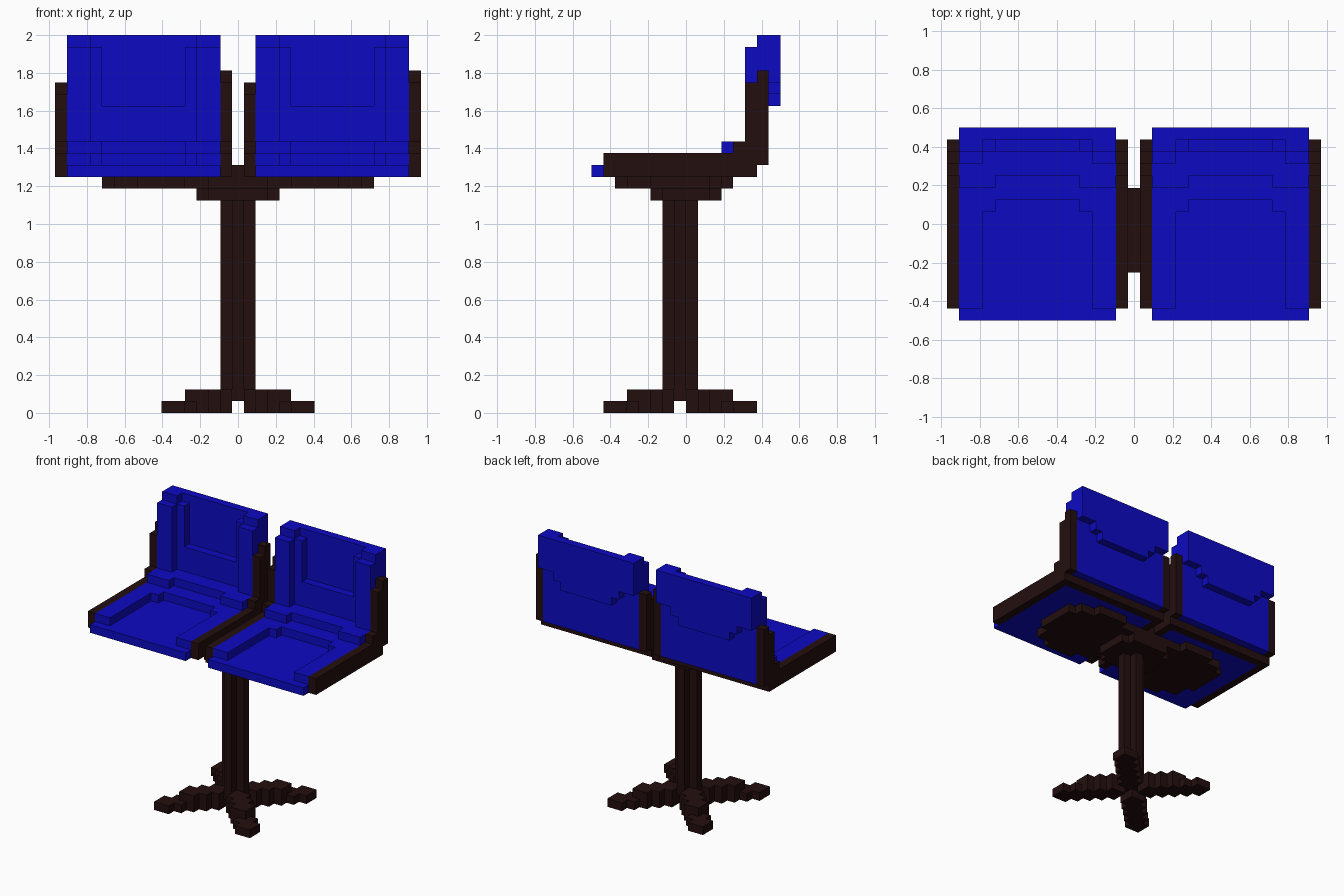
import bpy, bmesh
from mathutils import Matrix, Vector

U = 1 / 16  # block size

cube = bpy.data.objects.get("Cube")
if cube:
    bpy.data.objects.remove(cube, do_unlink=True)


def material(name, rgb):
    m = bpy.data.materials.new(name)
    m.use_nodes = True
    m.diffuse_color = (*rgb, 1)
    bsdf = m.node_tree.nodes["Principled BSDF"]
    bsdf.inputs["Base Color"].default_value = (*rgb, 1)
    bsdf.inputs["Roughness"].default_value = 0.8
    return m


BLUE = material("seat blue", (0.004, 0.003, 0.54))
BROWN = material("dark brown", (0.017, 0.0045, 0.0045))


def blocks(name, boxes, mat, dx=0):
    """One object from boxes (x0, x1, y0, y1, z0, z1) in block units."""
    bm = bmesh.new()
    for x0, x1, y0, y1, z0, z1 in boxes:
        centre = Vector((x0 + x1 + 2 * dx, y0 + y1, z0 + z1)) * U / 2
        size = Vector((x1 - x0, y1 - y0, z1 - z0)) * U
        bmesh.ops.create_cube(
            bm, size=1, matrix=Matrix.Translation(centre) @ Matrix.Diagonal((*size, 1)))
    mesh = bpy.data.meshes.new(name)
    bm.to_mesh(mesh)
    bm.free()
    mesh.materials.append(mat)
    ob = bpy.data.objects.new(name, mesh)
    bpy.context.collection.objects.link(ob)
    return ob


def both(x0, x1, *rest):
    """A box and its mirror image across the middle of a 15-block seat."""
    return [(x0, x1, *rest), (15 - x1, 15 - x0, *rest)]


def side_rail(x, top):
    return [(x, x + 1, -7, 6, 20, 21), (x, x + 1, -7, 7, 21, 22),
            (x, x + 1, 4, 7, 22, 23), (x, x + 1, 5, 7, 23, top - 1),
            (x, x + 1, 6, 7, top - 1, top)]


# Two identical seats side by side
for side, dx in (("right", -15.5), ("left", 0.5)):
    # Seat cushion with raised rim and a step up to the back
    blocks(side + "_seat_cushion",
           [(1, 14, -8, 5, 20, 21), (4, 11, 2, 7, 21, 22), (4, 11, 4, 7, 22, 23)]
           + both(1, 3, -7, 7, 21, 22) + both(3, 4, 1, 7, 21, 22)
           + both(1, 4, 3, 7, 22, 23), BLUE, dx)
    # Backrest with bolsters around a recessed panel
    blocks(side + "_backrest",
           [(4, 11, 6, 7, 23, 26)]
           + both(1, 3, 5, 7, 23, 31) + both(1, 3, 6, 7, 31, 32)
           + both(3, 4, 6, 7, 23, 31), BLUE, dx)
    # Stepped pad on the rear
    blocks(side + "_back_pad",
           [(1, 14, 7, 8, 28, 32), (3, 12, 7, 8, 27, 28), (4, 11, 7, 8, 26, 27)], BLUE, dx)
    # Side rails and rear bar
    blocks(side + "_seat_frame",
           side_rail(0, 28) + side_rail(14, 29) + [(1, 14, 5, 6, 20, 21)], BROWN, dx)
    # Rounded plate under the seat
    s = 1 if side == "left" else -1
    plate = [(4.5, 8.5, -6, 4), (2.5, 4.5, -5, 3), (8.5, 10.5, -5, 3), (10.5, 11.5, -3, 2)]
    blocks(side + "_under_plate",
           [(min(s * a, s * b), max(s * a, s * b), c, d, 19, 20) for a, b, c, d in plate], BROWN)

# Connector between the seats and the bracket on the pole
blocks("seat_connector", [(-2.5, 2.5, -4, 3, 19, 20), (-0.5, 0.5, -4, 3, 20, 21)], BROWN)
blocks("pole_bracket", [(-2.5, 2.5, -3, 3, 18, 19)]
       + [(x, x + 1, -2, 2, 18, 19) for x in (-3.5, 2.5)], BROWN)

# Pole with a plus-shaped section
blocks("pole", [(-1.5, 1.5, -1, 0, 2, 18), (-0.5, 0.5, -2, -1, 2, 18),
                (-0.5, 0.5, 0, 1, 2, 18)], BROWN)

# Four diagonal stepped feet in two layers
cells = set()
for z, first, last in ((0, 1, 6), (1, 0, 4)):
    for d in range(first, last + 1):
        e = max(d - 1, first)
        for a, b in ((d, d), (d, e), (e, d)):
            cells |= {(sx * a, sy * b, z) for sx in (-1, 1) for sy in (-1, 1)}
blocks("feet", [(x - 0.5, x + 0.5, y - 1, y, z, z + 1) for x, y, z in sorted(cells)], BROWN)
